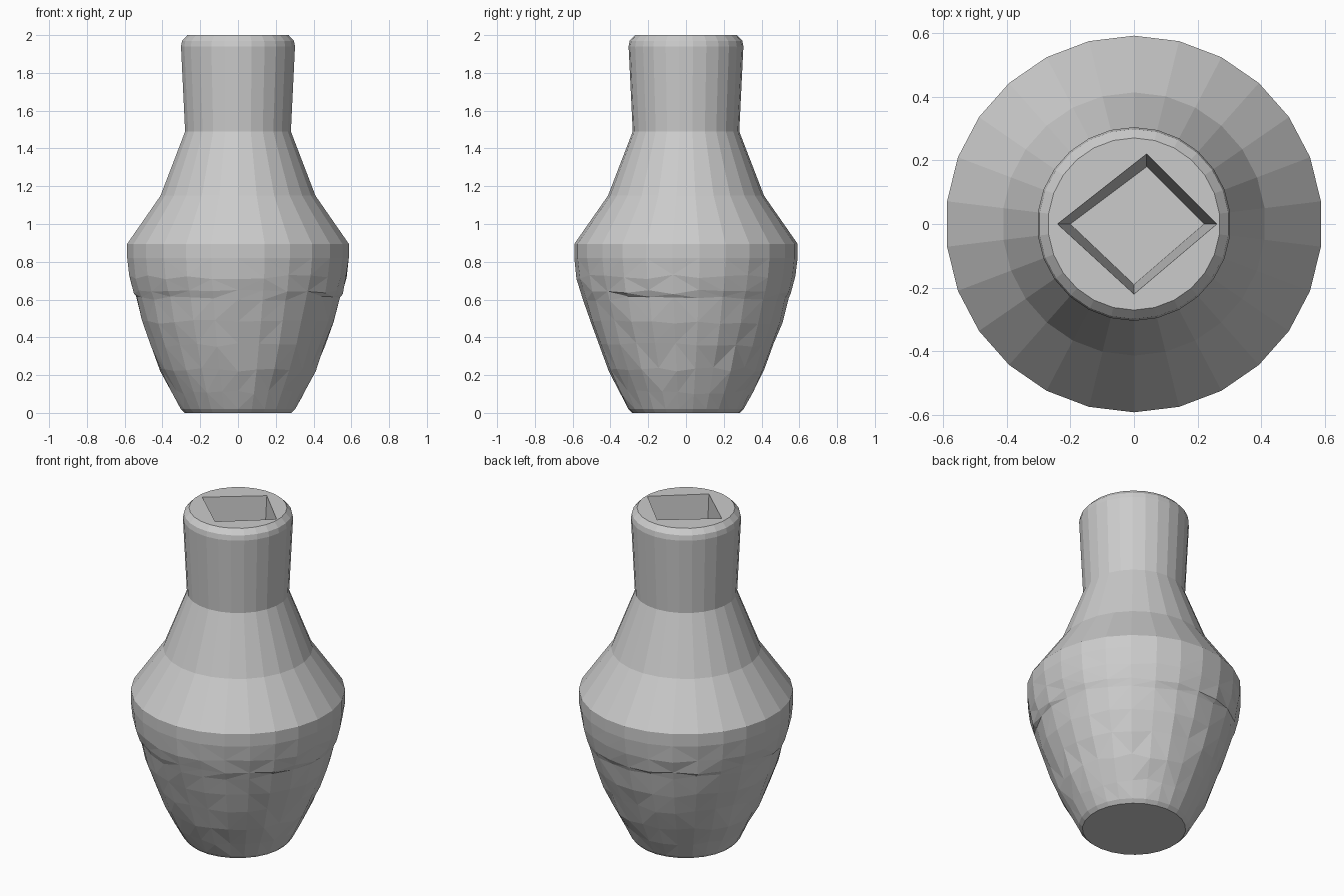
import bpy, bmesh, math, random

if "Cube" in bpy.data.objects:
    bpy.data.objects.remove(bpy.data.objects["Cube"])

random.seed(4)
SIDES = 26

# Outer silhouette: radius, height
profile = [(0.285, 0.0), (0.305, 0.02), (0.352, 0.11), (0.412, 0.23),
           (0.465, 0.36), (0.508, 0.48), (0.542, 0.605), (0.558, 0.64),
           (0.578, 0.72), (0.591, 0.82), (0.591, 0.895), (0.413, 1.15),
           (0.282, 1.49), (0.304, 1.94), (0.298, 1.97), (0.27, 2.0)]

bm = bmesh.new()


def add_ring(points):
    return [bm.verts.new(p) for p in points]


def skin(a, b):
    n = len(a)
    return [bm.faces.new((a[i], a[(i + 1) % n], b[(i + 1) % n], b[i]))
            for i in range(n)]


def circle(r, z):
    # The lower belly is slightly uneven, as if hand shaped
    rough = 0.004 if 0.05 < z < 0.8 else 0.0
    pts = []
    for i in range(SIDES):
        a = 2 * math.pi * (i + 0.5) / SIDES
        rr = r + random.uniform(-rough, rough)
        zz = z + random.uniform(-rough, rough) * 3
        pts.append((rr * math.cos(a), rr * math.sin(a), zz))
    return pts


# Turned body
rings = [add_ring(circle(r, z)) for r, z in profile]
for k, (lower, upper) in enumerate(zip(rings, rings[1:])):
    faces = skin(lower, upper)
    if k < 9:
        bmesh.ops.triangulate(bm, faces=faces)
bm.faces.new(list(reversed(rings[0])))

# Diamond-shaped mouth with tapering walls
mouth = add_ring([(0.26, 0, 2.0), (0.04, 0.22, 2.0), (-0.24, 0, 2.0), (0, -0.22, 2.0)])
well = add_ring([(0.22, 0, 1.5), (0.04, 0.18, 1.5), (-0.20, 0, 1.5), (0, -0.19, 1.5)])
skin(mouth, well)
centre = bm.verts.new((0, 0, 1.5))
for i in range(4):
    bm.faces.new((well[i], well[(i + 1) % 4], centre))

# Flat lip between the round rim and the diamond
bm.edges.ensure_lookup_table()
loops = [bm.edges.get((ring[i], ring[(i + 1) % len(ring)]))
         for ring in (rings[-1], mouth) for i in range(len(ring))]
bmesh.ops.triangle_fill(bm, edges=loops, use_beauty=True, normal=(0, 0, 1))
bmesh.ops.recalc_face_normals(bm, faces=bm.faces[:])

mesh = bpy.data.meshes.new("vase")
bm.to_mesh(mesh)
bm.free()
vase = bpy.data.objects.new("vase", mesh)
bpy.context.collection.objects.link(vase)
